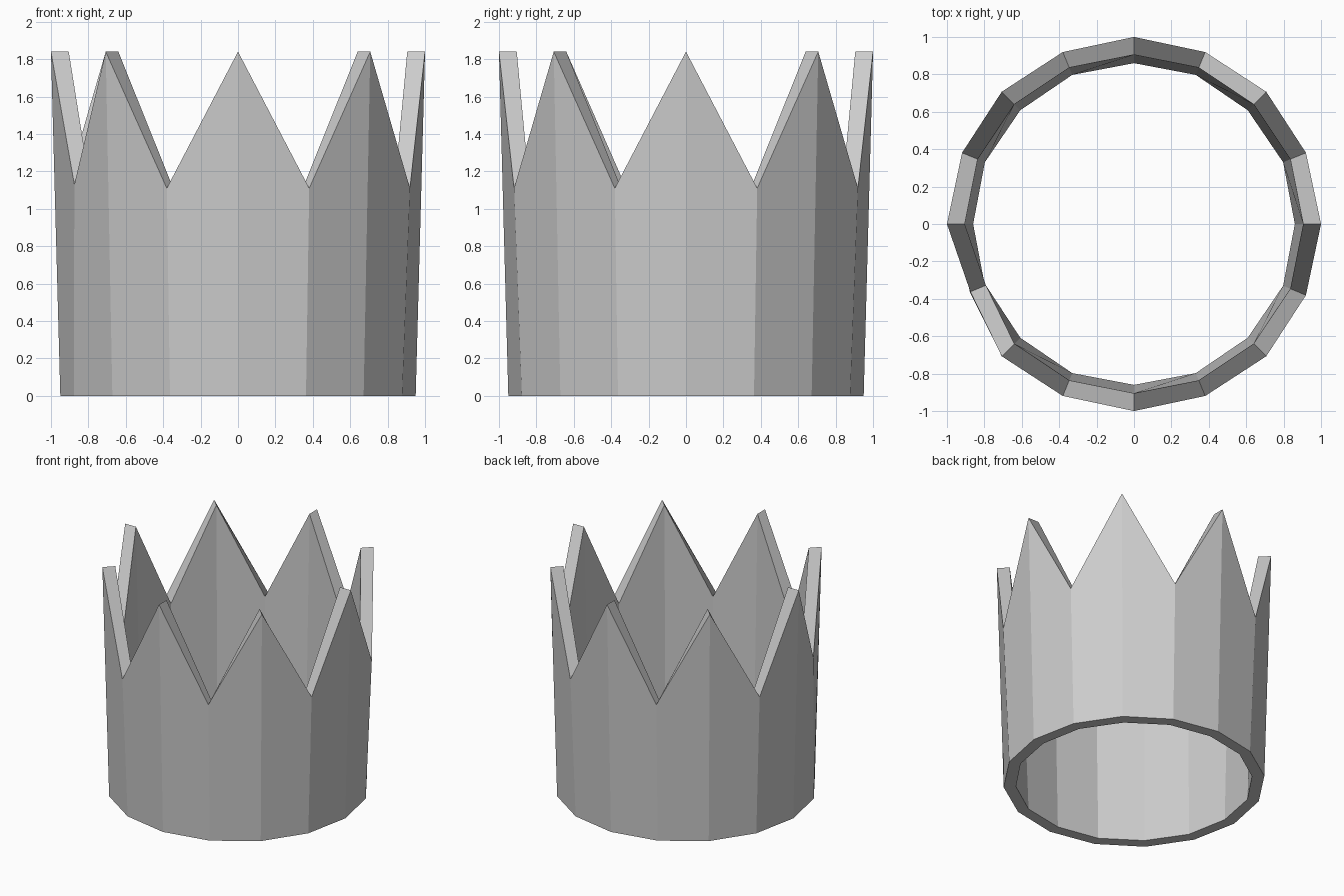
import bpy, bmesh
from math import cos, sin, pi

if "Cube" in bpy.data.objects:
    bpy.data.objects.remove(bpy.data.objects["Cube"])

SIDES = 16
PEAK_Z, VALLEY_Z = 1.84, 1.11
DENTED = 9          # one valley (front left) sits slightly inward and higher


def ring(bm, r_peak, r_valley, r_dent, heights):
    """One loop of vertices; even corners are points, odd corners are valleys."""
    verts = []
    for i in range(SIDES):
        a = 2 * pi * i / SIDES
        r = r_peak if i % 2 == 0 else (r_dent if i == DENTED else r_valley)
        verts.append(bm.verts.new((r * cos(a), r * sin(a), heights(i))))
    return verts


def zigzag(i):
    if i % 2 == 0:
        return PEAK_Z
    return VALLEY_Z + (0.02 if i == DENTED else 0)


bm = bmesh.new()
# Closed wall section: outer bottom, outer top, inner top, inner bottom
loops = [
    ring(bm, 0.95, 0.95, 0.95, lambda i: 0),
    ring(bm, 1.0, 0.995, 0.947, zigzag),
    ring(bm, 0.905, 0.905, 0.857, zigzag),
    ring(bm, 0.86, 0.863, 0.863, lambda i: 0),
]
for k in range(4):
    lo, hi = loops[k], loops[(k + 1) % 4]
    for i in range(SIDES):
        j = (i + 1) % SIDES
        bm.faces.new((lo[i], lo[j], hi[j], hi[i]))
bmesh.ops.recalc_face_normals(bm, faces=bm.faces)

# Crown band with eight points, flat shaded
mesh = bpy.data.meshes.new("crown_band")
bm.to_mesh(mesh)
bm.free()
bpy.context.collection.objects.link(bpy.data.objects.new("crown_band", mesh))
